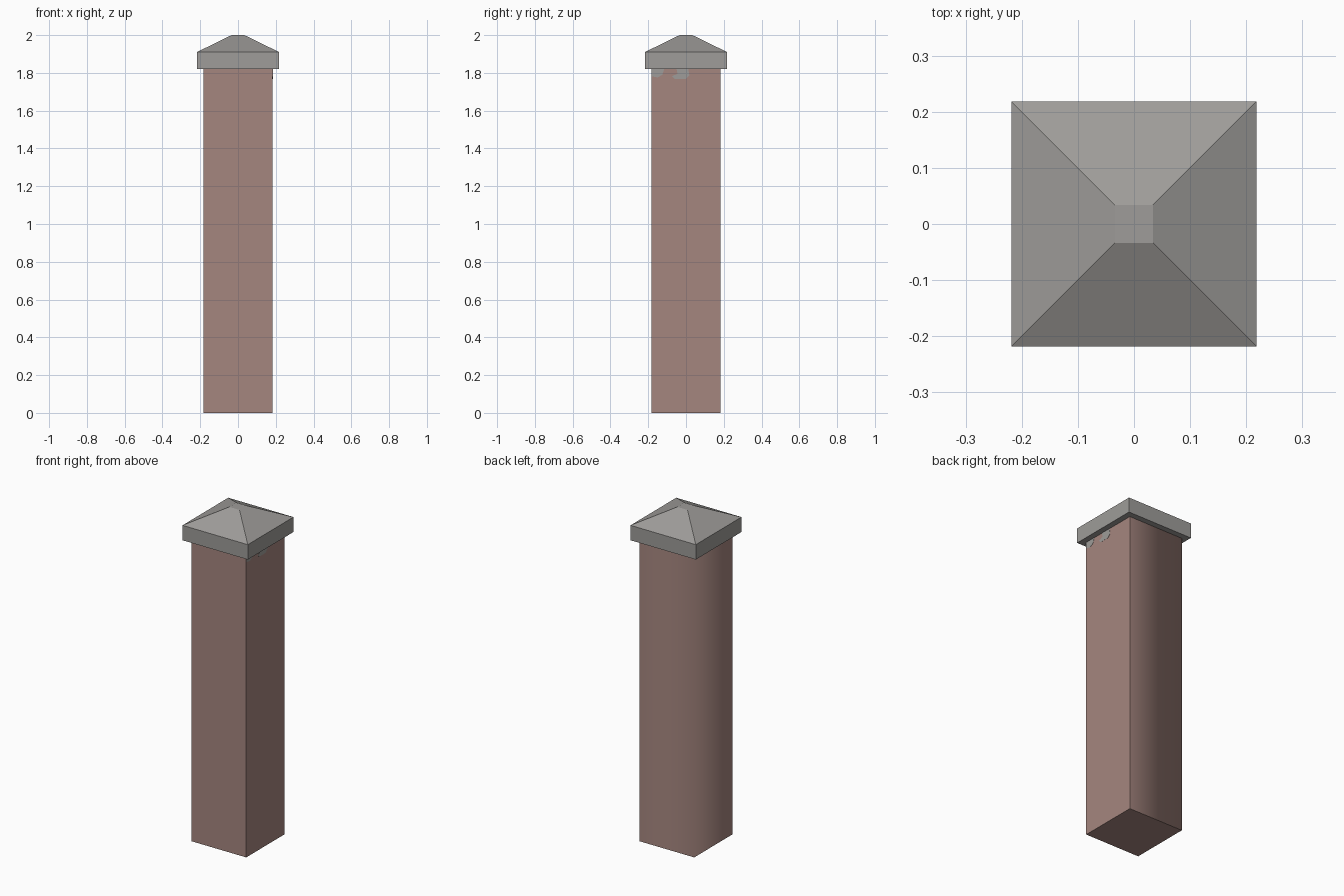
import bpy, bmesh

if "Cube" in bpy.data.objects:
    bpy.data.objects.remove(bpy.data.objects["Cube"])


def material(name, colour):
    m = bpy.data.materials.new(name)
    m.diffuse_color = (*colour, 1.0)
    m.use_nodes = True
    m.node_tree.nodes["Principled BSDF"].inputs["Base Color"].default_value = m.diffuse_color
    return m


def stacked_square(name, rings, mat):
    """Closed square solid from (half_width, z) rings, bottom to top."""
    bm = bmesh.new()
    loops = [[bm.verts.new((sx * h, sy * h, z))
              for sx, sy in ((-1, -1), (1, -1), (1, 1), (-1, 1))]
             for h, z in rings]
    for a, b in zip(loops, loops[1:]):
        for i in range(4):
            j = (i + 1) % 4
            bm.faces.new((a[i], a[j], b[j], b[i]))
    bm.faces.new(loops[0][::-1])
    bm.faces.new(loops[-1])
    return finish(name, bm, mat)


def finish(name, bm, mat):
    bmesh.ops.recalc_face_normals(bm, faces=bm.faces)
    me = bpy.data.meshes.new(name)
    bm.to_mesh(me)
    bm.free()
    me.materials.append(mat)
    ob = bpy.data.objects.new(name, me)
    bpy.context.collection.objects.link(ob)
    return ob


def side_plate(name, outline, mat):
    """Thin plate on the right face from a (y, z) outline."""
    bm = bmesh.new()
    face = bm.faces.new([bm.verts.new((0.181, y, z)) for y, z in outline])
    ext = bmesh.ops.extrude_face_region(bm, geom=[face])
    verts = [g for g in ext["geom"] if isinstance(g, bmesh.types.BMVert)]
    bmesh.ops.translate(bm, verts=verts, vec=(0.003, 0, 0))
    return finish(name, bm, mat)


brick = material("dusty brick", (0.376, 0.238, 0.212))
stone = material("grey stone", (0.342, 0.332, 0.319))

# Square shaft; the back left corner is softly shaded, the rest crisp
H = 0.183
shaft = stacked_square("pillar_shaft", [(H, 0), (H, 1.82)], brick)
bm = bmesh.new()
bm.from_mesh(shaft.data)
for f in bm.faces:
    f.smooth = True
for e in bm.edges:
    e.smooth = all(v.co.x < 0 and v.co.y > 0 for v in e.verts)
bm.to_mesh(shaft.data)
bm.free()

# Overhanging cap with a truncated pyramid top
stacked_square("pillar_cap", [(0.218, 1.82), (0.218, 1.91), (0.034, 2.0)], stone)

# Small mortar smears under the cap on the right face
side_plate("mortar_smear_corner",
           [(-0.182, 1.82), (-0.182, 1.782), (-0.15, 1.776),
            (-0.125, 1.79), (-0.115, 1.82)], stone)
side_plate("mortar_smear_middle",
           [(-0.05, 1.82), (-0.045, 1.795), (-0.075, 1.782), (-0.06, 1.768),
            (0.0, 1.768), (0.018, 1.788), (0.012, 1.82)], stone)
